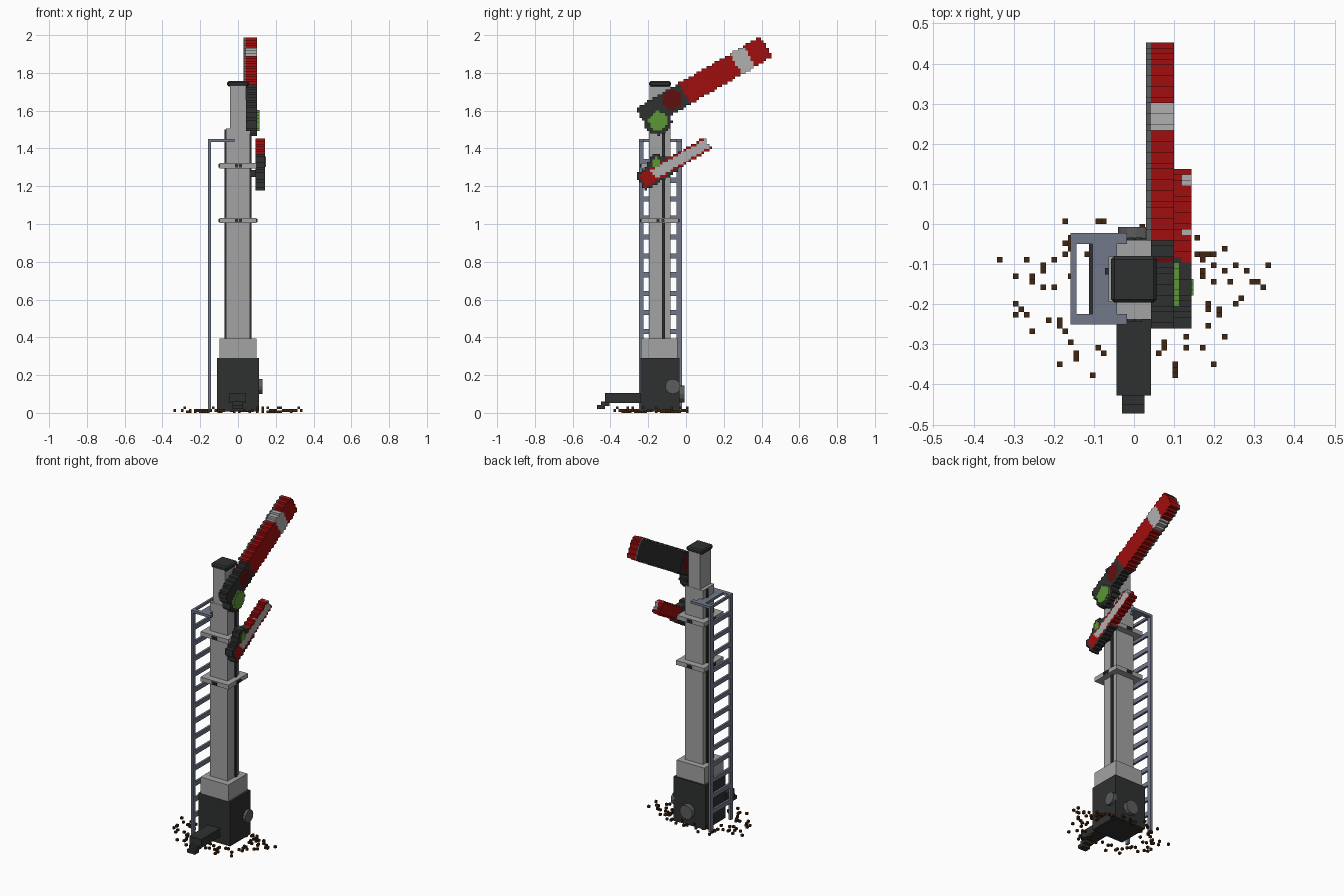
import bpy, bmesh, math, random

cube = bpy.data.objects.get("Cube")
if cube:
    bpy.data.objects.remove(cube)

V = 2 / 146          # block size
CY = -0.138          # post centre in y


def lin(c):
    c /= 255
    return c / 12.92 if c <= 0.04045 else ((c + 0.055) / 1.055) ** 2.4


def material(name, *rgb):
    m = bpy.data.materials.new(name)
    col = tuple(lin(c) for c in rgb) + (1.0,)
    m.diffuse_color = col
    m.use_nodes = True
    bsdf = next(n for n in m.node_tree.nodes if n.type == 'BSDF_PRINCIPLED')
    bsdf.inputs["Base Color"].default_value = col
    return m


GREY = material("post grey", 163, 163, 163)
PALE = material("stripe pale grey", 176, 176, 176)
DARK = material("iron black", 47, 48, 48)
RED = material("arm red", 160, 14, 14)
DEEP = material("lens deep red", 95, 16, 16)
GREEN = material("lens green", 92, 150, 54)
STEEL = material("ladder blue grey", 113, 120, 138)
KNOB = material("knob grey", 92, 92, 92)
BROWN = material("soil brown", 66, 38, 15)


def finish(name, bm, *mats):
    bmesh.ops.recalc_face_normals(bm, faces=bm.faces[:])
    me = bpy.data.meshes.new(name)
    bm.to_mesh(me)
    bm.free()
    for m in mats:
        me.materials.append(m)
    ob = bpy.data.objects.new(name, me)
    bpy.context.collection.objects.link(ob)
    return ob


def add_box(bm, x0, x1, y0, y1, z0, z1):
    vs = bmesh.ops.create_cube(bm, size=1)["verts"]
    for v in vs:
        v.co = (x1 if v.co.x > 0 else x0, y1 if v.co.y > 0 else y0, z1 if v.co.z > 0 else z0)


def boxes(name, mat, *dims):
    bm = bmesh.new()
    for d in dims:
        add_box(bm, *d)
    return finish(name, bm, mat)


def disc(name, mat, centre, r, depth, axis):
    rot = (0, math.pi / 2, 0) if axis == 'X' else (math.pi / 2, 0, 0)
    bpy.ops.mesh.primitive_cylinder_add(vertices=12, radius=r, depth=depth, location=centre, rotation=rot)
    ob = bpy.context.object
    ob.name = name
    ob.data.materials.append(mat)


def stepped_plate(name, x0, x1, colour, mats, back=None):
    """Blocky slab in the y-z plane; colour(y, z) gives a material index or None."""
    cells = {}
    for i in range(-24, 40):
        for j in range(80, 146):
            c = colour((i + 0.5) * V, (j + 0.5) * V)
            if c is not None:
                cells[i, j] = c
    bm, verts = bmesh.new(), {}

    def vert(s, i, j):
        if (s, i, j) not in verts:
            verts[s, i, j] = bm.verts.new(((x0, x1)[s], i * V, j * V))
        return verts[s, i, j]

    for (i, j), c in cells.items():
        ring = [(i, j), (i + 1, j), (i + 1, j + 1), (i, j + 1)]
        bm.faces.new([vert(1, *p) for p in ring]).material_index = c
        f = bm.faces.new([vert(0, *p) for p in reversed(ring)])
        f.material_index = c if back is None else back
        for k, (di, dj) in enumerate([(0, -1), (1, 0), (0, 1), (-1, 0)]):
            if (i + di, j + dj) not in cells:
                a, b = ring[k], ring[(k + 1) % 4]
                f = bm.faces.new([vert(0, *a), vert(0, *b), vert(1, *b), vert(1, *a)])
                f.material_index = c
    return finish(name, bm, *mats)


def along(y, z, py, pz, ang=math.radians(30)):
    """Distance along and across an arm raised by ang."""
    dy, dz = y - py, z - pz
    return dy * math.cos(ang) + dz * math.sin(ang), dz * math.cos(ang) - dy * math.sin(ang)


# Base and post
boxes("base", DARK, (-0.112, 0.112, -0.24, -0.035, 0.008, 0.29))
boxes("post_plinth", GREY, (-0.098, 0.098, -0.238, -0.045, 0.29, 0.395))
boxes("post_shaft", GREY, (-0.063, 0.063, CY - 0.057, CY + 0.057, 0.395, 1.505))
boxes("post_head", GREY, (-0.042, 0.042, CY - 0.055, CY + 0.055, 1.505, 1.735))
cap = boxes("post_cap", DARK, (-0.057, 0.057, CY - 0.058, CY + 0.058, 1.728, 1.757))
bev = cap.modifiers.new("bevel", 'BEVEL')
bev.width, bev.segments = 0.008, 1
boxes("side_rods", DARK, *[(s * 0.067 - 0.005, s * 0.067 + 0.005, CY + 0.012, CY + 0.028, 0.29, 1.5)
                           for s in (-1, 1)])

# Clamping bands with bolts
for n, z in enumerate((1.005, 1.295)):
    boxes(f"band_{n + 1}", GREY, (-0.098, 0.098, -0.238, -0.04, z, z + 0.028))
    boxes(f"band_bolts_{n + 1}", DARK,
          *[(x - 0.008, x + 0.008, y - 0.006, y + 0.006, z + 0.005, z + 0.022)
            for x in (-0.008, 0.012) for y in (-0.238, -0.04)],
          *[(x - 0.006, x + 0.006, y - 0.008, y + 0.008, z + 0.005, z + 0.022)
            for x in (-0.098, 0.098) for y in (CY - 0.01, CY + 0.015)])

# Base fittings
boxes("foot_lever", DARK, (-0.044, 0.042, -0.428, -0.24, 0.052, 0.105),
      (-0.03, 0.026, -0.45, -0.405, 0.036, 0.06), (-0.03, 0.026, -0.472, -0.43, 0.02, 0.042))
disc("side_knob", KNOB, (0.117, -0.07, 0.14), 0.04, 0.024, 'X')
disc("back_knob", KNOB, (0.005, -0.024, 0.1), 0.045, 0.034, 'Y')

# Ladder with top bracket
RY = ((-0.25, -0.225), (-0.05, -0.022))
boxes("ladder_rails", STEEL, *[(-0.158, -0.144, a, b, 0.01, 1.45) for a, b in RY])
boxes("ladder_rungs", STEEL, *[(-0.158, -0.144, -0.23, -0.045, 0.018 + 0.1 * k, 0.045 + 0.1 * k)
                               for k in range(1, 14)])
boxes("ladder_bracket", STEEL, *[(-0.158, -0.018, a, b, 1.434, 1.45) for a, b in RY],
      (-0.158, -0.144, -0.25, -0.022, 1.434, 1.45), (-0.103, -0.042, -0.25, -0.022, 1.434, 1.45))

# Large signal arm
PY, PZ = -0.074, 1.651
LENS = (-0.148, 1.545)


def big_arm(y, z):
    s, t = along(y, z, PY, PZ)
    if math.hypot(y - PY, z - PZ - 0.008) < 0.052:
        return 3
    if -0.185 < s < 0.577 and abs(t) < 0.063:
        return 0 if s < 0.078 else 2 if 0.391 < s < 0.473 else 1
    return 0 if math.hypot(y - LENS[0], z - LENS[1]) < 0.073 else None


def big_back(y, z):
    s, t = along(y, z, PY, PZ)
    return 0 if 0.078 < s < 0.577 and abs(t) < 0.063 else None


def round_lens(cy, cz, r):
    return lambda y, z: 0 if math.hypot(y - cy, z - cz) < r else None


stepped_plate("large_arm", 0.043, 0.1, big_arm, (DARK, RED, PALE, DEEP))
stepped_plate("large_arm_backing", 0.03, 0.043, big_back, (KNOB, DARK), back=1)
stepped_plate("large_green_lens", 0.1, 0.114, round_lens(*LENS, 0.052), (GREEN,))

# Small signal arm
QY, QZ = -0.2, 1.245


def small_arm(y, z, striped=True):
    s, t = along(y, z, QY, QZ)
    if striped and 0.03 < s < 0.367 and abs(t) < 0.025:
        return 2
    if -0.035 < s < 0.367 and abs(t) < 0.036:
        return 1
    if -0.05 < s < 0.15 and abs(t) < 0.05 or math.hypot(y + 0.155, z - 1.32) < 0.046:
        return 0
    return None


def small_back(y, z):
    c = small_arm(y, z, False)
    return 0 if c is not None and along(y, z, QY, QZ)[0] < 0.15 else c


stepped_plate("small_arm_back", 0.092, 0.12, small_back, (DARK, RED))
stepped_plate("small_arm_face", 0.12, 0.144, small_arm, (DARK, RED, PALE))
stepped_plate("small_green_lens", 0.144, 0.148, round_lens(-0.158, 1.325, 0.027), (GREEN,))
boxes("small_arm_axle", DARK, (0.06, 0.1, -0.165, -0.125, 1.25, 1.285))

# Scattered soil blocks around the base
random.seed(7)
bm = bmesh.new()
add_box(bm, -0.342, -0.328, -0.096, -0.082, 0.006, 0.02)
add_box(bm, 0.328, 0.342, -0.11, -0.096, 0.006, 0.02)
for k in range(95):
    a = random.uniform(0, 2 * math.pi)
    r = 0.56 + 0.44 * random.random() ** 1.6
    i = round(0.32 * r * math.cos(a) / V)
    j = round((-0.18 + 0.225 * r * math.sin(a)) / V)
    z = random.choice((0, 0, 0.006, 0.006, 0.006, 0.02))
    add_box(bm, i * V, (i + 1) * V, j * V, (j + 1) * V, z, z + V)
finish("soil_blocks", bm, BROWN)
